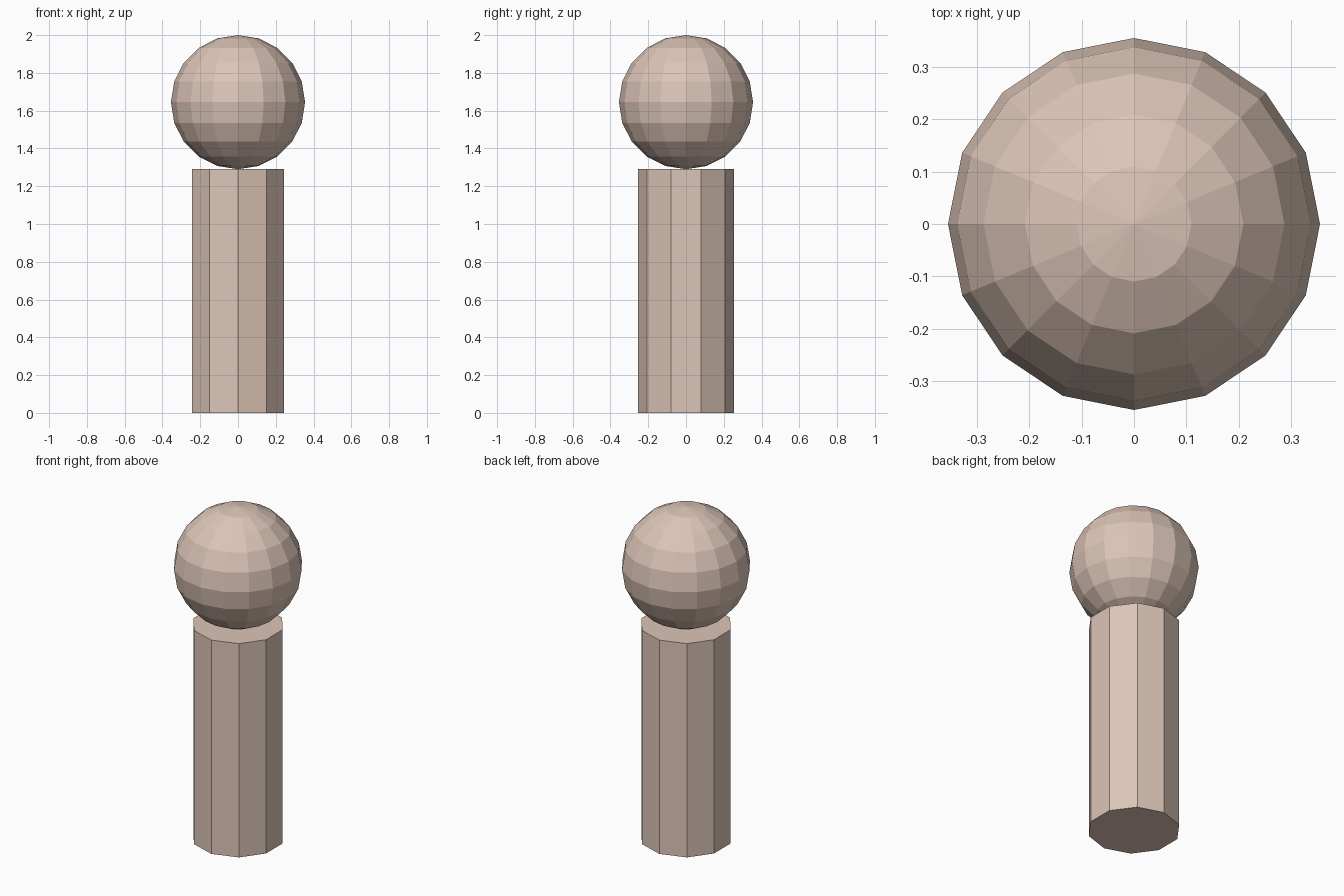
import bpy

if "Cube" in bpy.data.objects:
    bpy.data.objects.remove(bpy.data.objects["Cube"])

# Single warm beige colour
beige = bpy.data.materials.new("warm_beige")
beige.diffuse_color = (0.72, 0.56, 0.475, 1.0)
beige.use_nodes = True
beige.node_tree.nodes["Principled BSDF"].inputs["Base Color"].default_value = beige.diffuse_color

BALL_RADIUS = 0.355
POST_RADIUS = 0.255
POST_HEIGHT = 2.0 - 2 * BALL_RADIUS


def finish(name):
    obj = bpy.context.object
    obj.name = name
    obj.data.materials.append(beige)
    bpy.ops.object.shade_flat()
    return obj


# Ten-sided post standing on the ground
bpy.ops.mesh.primitive_cylinder_add(
    vertices=10, radius=POST_RADIUS, depth=POST_HEIGHT,
    location=(0, 0, POST_HEIGHT / 2))
finish("post")

# Faceted ball resting on the post
bpy.ops.mesh.primitive_uv_sphere_add(
    segments=16, ring_count=10, radius=BALL_RADIUS,
    location=(0, 0, POST_HEIGHT + BALL_RADIUS))
finish("ball")
